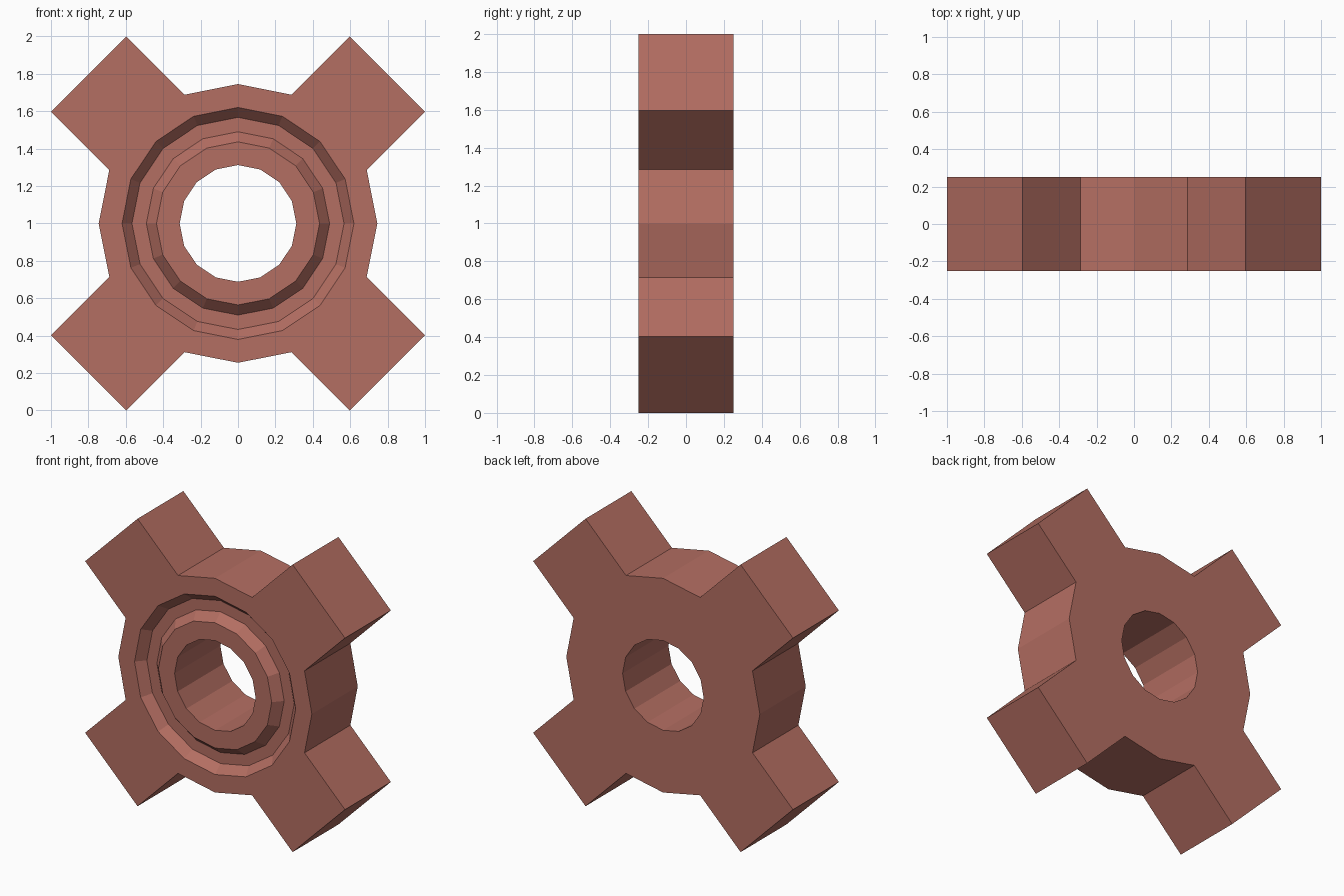
import bpy, bmesh, math

if "Cube" in bpy.data.objects:
    bpy.data.objects.remove(bpy.data.objects["Cube"])

N, R, T, DEPTH = 16, 0.745, 0.252, 0.06
REACH = 1.0 - R * math.cos(math.radians(22.5))   # diagonal offset of arm tips

mat = bpy.data.materials.new("clay red")
mat.diffuse_color = (0.456, 0.156, 0.122, 1)
mat.use_nodes = True
mat.node_tree.nodes["Principled BSDF"].inputs["Base Color"].default_value = mat.diffuse_color

bm = bmesh.new()

# Hub: cross-section (radius, y) with a tapered groove in the front, swept round the bore
profile = [(R, -T), (0.62, -T), (0.567, -T + DEPTH), (0.49, -T + DEPTH),
           (0.436, -T), (0.312, -T), (0.312, T), (R, T)]
rings = []
for i in range(N):
    a = 2 * math.pi * i / N
    rings.append([bm.verts.new((r * math.cos(a), y, 1 + r * math.sin(a))) for r, y in profile])

for i in range(N):
    a, b = rings[i], rings[(i + 1) % N]
    for k in range(len(profile)):
        if k == len(profile) - 1 and i % 4 in (1, 2):
            continue                              # wall is covered by an arm
        m = (k + 1) % len(profile)
        bm.faces.new((a[k], a[m], b[m], b[k]))

# Four diagonal arms growing out of the hub rim
for q in range(4):
    ang = math.radians(45 + 90 * q)
    sx, sz = math.copysign(REACH, math.cos(ang)), math.copysign(REACH, math.sin(ang))
    front = [rings[4 * q + j][0] for j in (1, 2, 3)]
    back = [rings[4 * q + j][-1] for j in (1, 2, 3)]
    tips = [[bm.verts.new((v.co.x + sx, v.co.y, v.co.z + sz)) for v in (row[0], row[2])]
            for row in (front, back)]
    bm.faces.new(front + [tips[0][1], tips[0][0]])
    bm.faces.new(back + [tips[1][1], tips[1][0]])
    bm.faces.new((tips[0][0], tips[0][1], tips[1][1], tips[1][0]))
    for row, t in ((0, 0), (2, 1)):
        bm.faces.new((front[row], back[row], tips[1][t], tips[0][t]))

bmesh.ops.recalc_face_normals(bm, faces=bm.faces)
mesh = bpy.data.meshes.new("four_arm_hub")
bm.to_mesh(mesh)
bm.free()
mesh.materials.append(mat)
bpy.context.collection.objects.link(bpy.data.objects.new("four_arm_hub", mesh))
